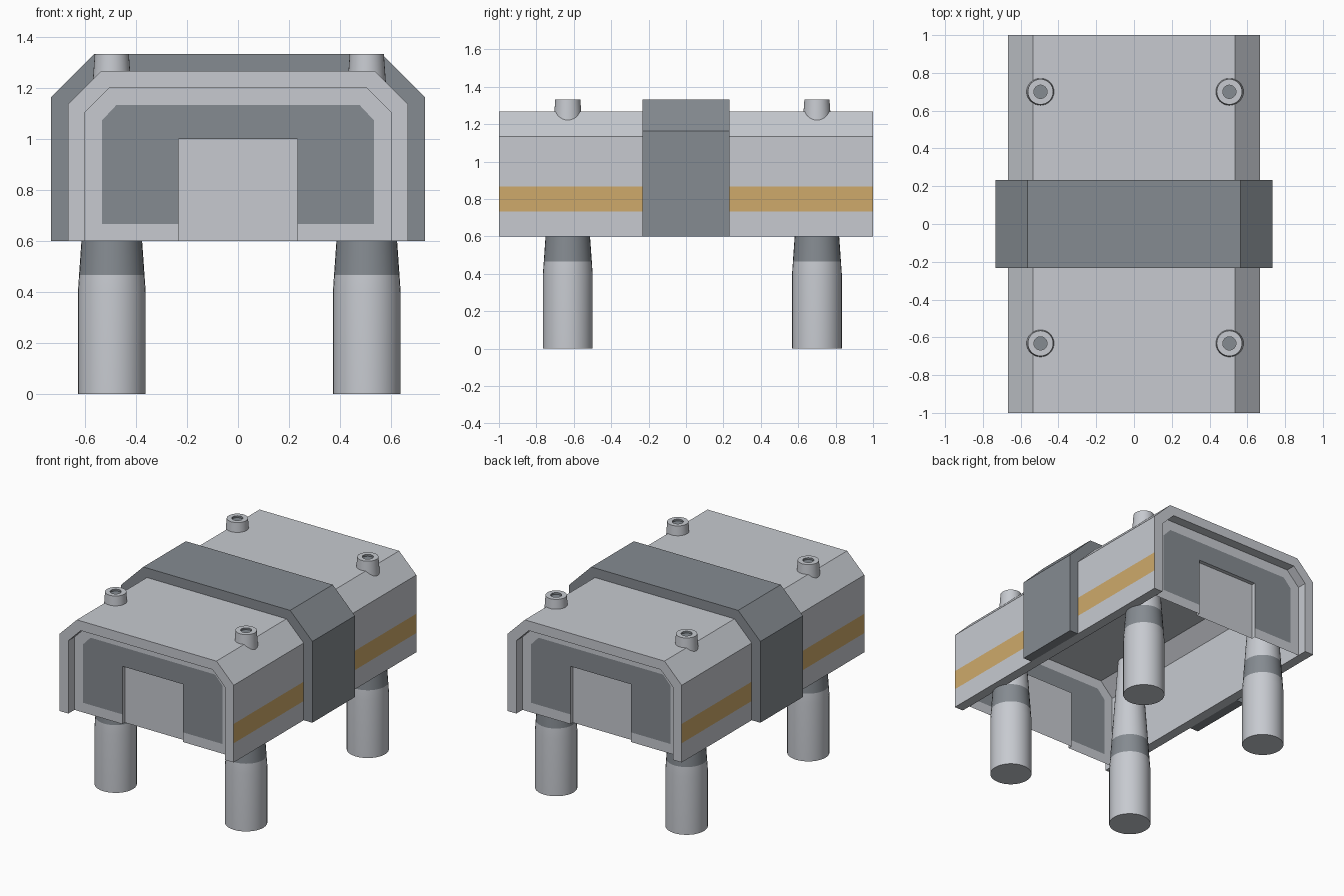
import bpy, bmesh, math

if "Cube" in bpy.data.objects:
    bpy.data.objects.remove(bpy.data.objects["Cube"])


def material(name, rgb):
    m = bpy.data.materials.new(name)
    m.diffuse_color = (*rgb, 1)
    m.use_nodes = True
    m.node_tree.nodes["Principled BSDF"].inputs["Base Color"].default_value = m.diffuse_color
    return m


MATS = [material("light grey", (0.57, 0.59, 0.63)),
        material("dark grey", (0.235, 0.258, 0.283)),
        material("ochre stripe", (0.62, 0.40, 0.145))]
LIGHT, DARK, OCHRE = 0, 1, 2


def finish(bm, name, smooth=False, outward=None):
    bmesh.ops.remove_doubles(bm, verts=bm.verts, dist=1e-5)
    bmesh.ops.recalc_face_normals(bm, faces=bm.faces)
    # open sheets: make the sheet face away from the model centre
    if outward and sum(f.normal.y * f.calc_area() for f in bm.faces) * outward < 0:
        bmesh.ops.reverse_faces(bm, faces=bm.faces)
    me = bpy.data.meshes.new(name)
    bm.to_mesh(me)
    bm.free()
    for m in MATS:
        me.materials.append(m)
    ob = bpy.data.objects.new(name, me)
    bpy.context.collection.objects.link(ob)
    if smooth:
        bpy.ops.object.select_all(action='DESELECT')
        ob.select_set(True)
        bpy.context.view_layer.objects.active = ob
        bpy.ops.object.shade_smooth_by_angle(angle=math.radians(30))
    return ob


def add_face(bm, pts, mat):
    f = bm.faces.new([bm.verts.new(p) for p in pts])
    f.material_index = mat


def arch(half):
    """Mirror a right-hand (x, z) profile into a full arch, right foot to left foot."""
    return half + [(-x, z) for x, z in reversed(half)]


def arch_shell(name, outer, inner, y, mat, stripe=None):
    """Hollow arch extruded from -y to y; stripe = z range coloured on the outside."""
    bm = bmesh.new()
    o, i = arch(outer), arch(inner)
    n = len(o)
    for k in range(n - 1):
        mid = (o[k][1] + o[k + 1][1]) / 2
        out_mat = OCHRE if stripe and stripe[0] < mid < stripe[1] else mat
        for prof, m in ((o, out_mat), (i, mat)):
            (x0, z0), (x1, z1) = prof[k], prof[k + 1]
            add_face(bm, [(x0, -y, z0), (x1, -y, z1), (x1, y, z1), (x0, y, z0)], m)
        for e in (-y, y):
            add_face(bm, [(p[0], e, p[1]) for p in (o[k], o[k + 1], i[k + 1], i[k])], mat)
    for k in (0, n - 1):
        add_face(bm, [(o[k][0], -y, o[k][1]), (o[k][0], y, o[k][1]),
                      (i[k][0], y, i[k][1]), (i[k][0], -y, i[k][1])], mat)
    return finish(bm, name)


# main hollow body with side stripes
arch_shell("body_shell",
           [(.667, .6), (.667, .733), (.667, .867), (.667, 1.135), (.535, 1.267)],
           [(.6, .6), (.6, .733), (.6, .867), (.6, 1.105), (.505, 1.2)],
           1.0, LIGHT, (.733, .867))

# raised band around the middle
arch_shell("middle_band",
           [(.733, .6), (.733, 1.163), (.563, 1.333)],
           [(.667, .6), (.667, 1.135), (.535, 1.267)],
           .233, DARK)


# end panels: light frame, dark field, recessed door
def end_panel(name, s):
    bm = bmesh.new()
    y, yd = s * .933, s * .906
    rim = [(.6, .6), (.6, 1.105), (.505, 1.2), (0, 1.2)]
    field = [(.533, .667), (.533, 1.073), (.477, 1.133), (0, 1.133)]
    w, top = .233, 1.0
    for m in (1, -1):
        polys = [([rim[k], rim[k + 1], field[k + 1], field[k]], LIGHT) for k in range(3)]
        polys += [([(w, .6), rim[0], field[0], (w, .667)], LIGHT),
                  ([(w, .667), field[0], field[1], (w, top)], DARK),
                  ([(w, top), field[1], field[2], field[3], (0, top)], DARK)]
        for pts, mat in polys:
            add_face(bm, [(m * x, y, z) for x, z in pts], mat)
        # door leaf and recess walls
        add_face(bm, [(0, yd, .6), (m * w, yd, .6), (m * w, yd, top), (0, yd, top)], LIGHT)
        add_face(bm, [(m * w, y, .6), (m * w, yd, .6), (m * w, yd, top),
                      (m * w, y, top), (m * w, y, .667)], LIGHT)
        add_face(bm, [(0, y, top), (m * w, y, top), (m * w, yd, top), (0, yd, top)], LIGHT)
    finish(bm, name, outward=s)


end_panel("front_panel", -1)
end_panel("back_panel", 1)


# tapered legs running up through the roof, with dark collar and dark socket on top
PROFILE = [(0, 0), (.133, 0), (.133, .4), (.1283, .467), (.119, .6),
           (.067, 1.333), (.035, 1.333), (.035, 1.32), (0, 1.32)]
LEG_MATS = [LIGHT, LIGHT, LIGHT, DARK, LIGHT, LIGHT, DARK, DARK]


def leg(name, cx, cy, sides=32):
    bm = bmesh.new()
    ring = [(math.cos(2 * math.pi * k / sides), math.sin(2 * math.pi * k / sides))
            for k in range(sides)]
    for (r0, z0), (r1, z1), mat in zip(PROFILE, PROFILE[1:], LEG_MATS):
        if r0 == 0 or r1 == 0:
            r, z = max(r0, r1), z0
            add_face(bm, [(cx + r * c, cy + r * s, z) for c, s in ring], mat)
            continue
        for k in range(sides):
            (c0, s0), (c1, s1) = ring[k], ring[(k + 1) % sides]
            add_face(bm, [(cx + r0 * c0, cy + r0 * s0, z0), (cx + r0 * c1, cy + r0 * s1, z0),
                          (cx + r1 * c1, cy + r1 * s1, z1), (cx + r1 * c0, cy + r1 * s0, z1)], mat)
    finish(bm, name, smooth=True)


for yname, cy in (("front", -.632), ("back", .7)):
    for xname, cx in (("left", -.495), ("right", .505)):
        leg(f"{yname}_{xname}_leg", cx, cy)
